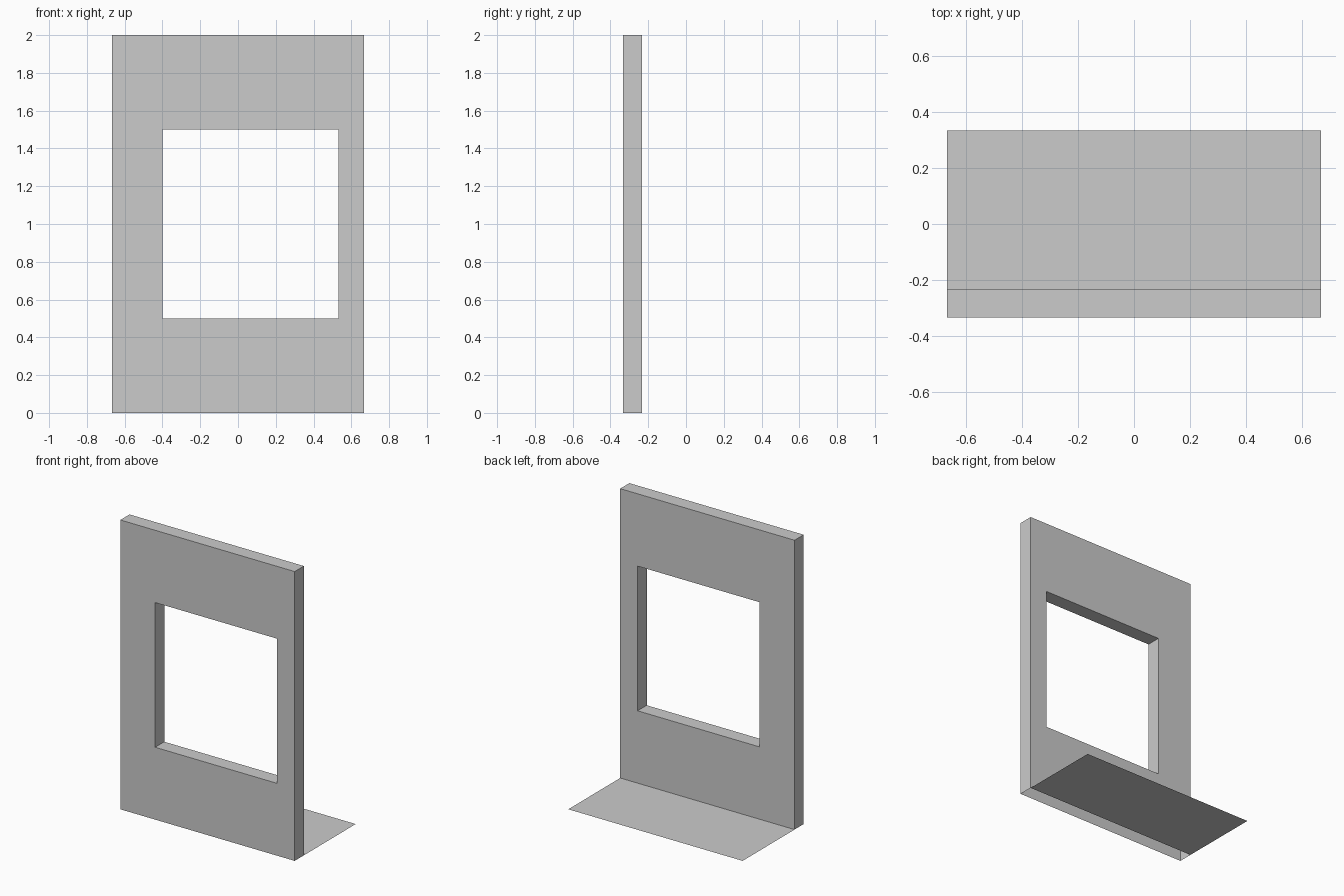
import bpy, bmesh

if "Cube" in bpy.data.objects:
    bpy.data.objects.remove(bpy.data.objects["Cube"])

W, Y_FRONT, Y_BACK, Y_END, H = 0.6667, -0.3333, -0.2333, 0.3333, 2.0


def finish(name, bm):
    mesh = bpy.data.meshes.new(name)
    bm.to_mesh(mesh)
    bm.free()
    obj = bpy.data.objects.new(name, mesh)
    bpy.context.collection.objects.link(obj)
    return obj


def rect(x0, x1, z0, z1):
    return [(x0, z0), (x1, z0), (x1, z1), (x0, z1)]


# Wall with an off-centre window opening; its underside is open
bm = bmesh.new()
outer = rect(-W, W, 0, H)
hole = rect(-0.4, 0.5333, 0.5, 1.5)
of, ob, hf, hb = [[bm.verts.new((x, y, z)) for x, z in loop]
                  for loop, y in ((outer, Y_FRONT), (outer, Y_BACK),
                                  (hole, Y_FRONT), (hole, Y_BACK))]
for i in range(4):
    j = (i + 1) % 4
    bm.faces.new((of[i], of[j], hf[j], hf[i]))      # front
    bm.faces.new((ob[j], ob[i], hb[i], hb[j]))      # back
    bm.faces.new((hf[i], hf[j], hb[j], hb[i]))      # window reveal
    if i:                                           # sides and top
        bm.faces.new((of[j], of[i], ob[i], ob[j]))
finish("window_wall", bm)

# Thin floor sheet behind the wall
bm = bmesh.new()
bm.faces.new([bm.verts.new((x, y, 0)) for x, y in rect(-W, W, Y_BACK, Y_END)])
finish("floor", bm)
